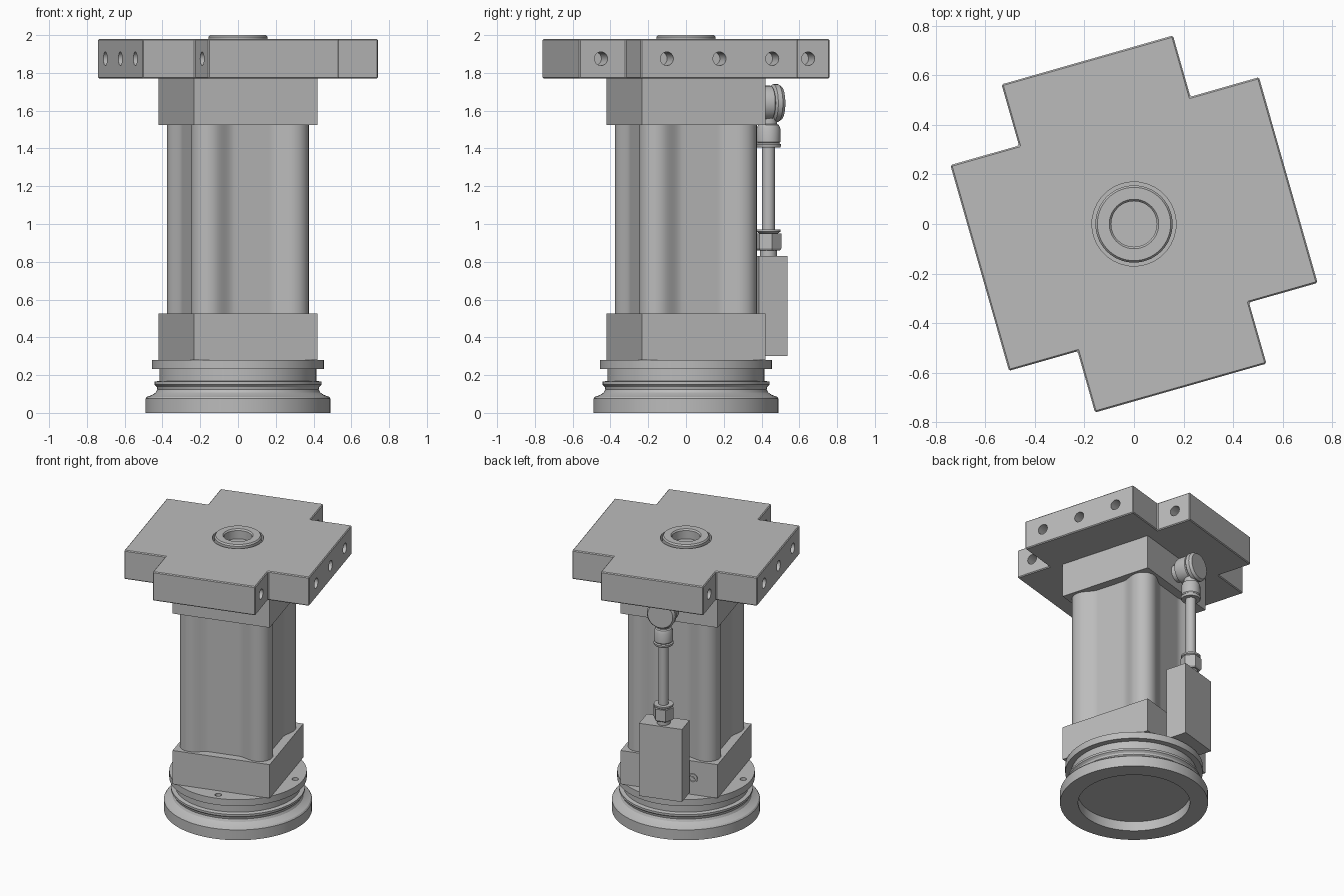
import bpy, bmesh, math
from mathutils import Matrix, Vector

cube = bpy.data.objects.get("Cube")
if cube:
    bpy.data.objects.remove(cube, do_unlink=True)

TURN = math.radians(15.9)   # the machined parts are turned on the round base

grey = bpy.data.materials.new("machined_grey")
grey.use_nodes = True
grey.diffuse_color = (0.5, 0.5, 0.5, 1)
grey.node_tree.nodes["Principled BSDF"].inputs["Base Color"].default_value = grey.diffuse_color


def finish(name, bm, smooth=True):
    """Turn a bmesh into a named, rotated, shaded object."""
    bmesh.ops.recalc_face_normals(bm, faces=bm.faces)
    mesh = bpy.data.meshes.new(name)
    bm.to_mesh(mesh)
    bm.free()
    mesh.materials.append(grey)
    obj = bpy.data.objects.new(name, mesh)
    bpy.context.collection.objects.link(obj)
    obj.rotation_euler.z = TURN
    if smooth:
        select(obj)
        bpy.ops.object.shade_smooth_by_angle(angle=math.radians(30))
    return obj


def select(obj):
    bpy.ops.object.select_all(action='DESELECT')
    obj.select_set(True)
    bpy.context.view_layer.objects.active = obj


def apply_modifier(obj, kind, **settings):
    mod = obj.modifiers.new(kind.lower(), kind)
    for key, value in settings.items():
        setattr(mod, key, value)
    select(obj)
    bpy.ops.object.modifier_apply(modifier=mod.name)


def prism(name, outline, z0, z1, smooth=False):
    bm = bmesh.new()
    face = bm.faces.new([bm.verts.new((x, y, z0)) for x, y in outline])
    top = bmesh.ops.extrude_face_region(bm, geom=[face])["geom"]
    verts = [v for v in top if isinstance(v, bmesh.types.BMVert)]
    bmesh.ops.translate(bm, verts=verts, vec=(0, 0, z1 - z0))
    return finish(name, bm, smooth)


def box(name, x0, x1, y0, y1, z0, z1):
    return prism(name, [(x0, y0), (x1, y0), (x1, y1), (x0, y1)], z0, z1)


def lathe(name, profile, matrix=Matrix(), steps=64):
    """Spin (radius, height) points round the z axis, then place the result."""
    bm = bmesh.new()
    verts = [bm.verts.new((r, 0, z)) for r, z in profile]
    edges = [bm.edges.new(pair) for pair in zip(verts, verts[1:])]
    bmesh.ops.spin(bm, geom=verts + edges, axis=(0, 0, 1), cent=(0, 0, 0),
                   angle=math.tau, steps=steps)
    bmesh.ops.remove_doubles(bm, verts=bm.verts, dist=1e-5)
    bm.transform(matrix)
    return finish(name, bm)


def drill(target, holes):
    """Cut cylinders given as (centre, axis, radius, length)."""
    bm = bmesh.new()
    for centre, axis, radius, length in holes:
        turn = Vector((0, 0, 1)).rotation_difference(Vector(axis)).to_matrix().to_4x4()
        bmesh.ops.create_cone(bm, cap_ends=True, segments=32, radius1=radius, radius2=radius,
                              depth=length, matrix=Matrix.Translation(centre) @ turn)
    cutter = finish("drill_cutter", bm, False)
    cutter.hide_render = True
    bpy.context.view_layer.update()
    apply_modifier(target, 'BOOLEAN', operation='DIFFERENCE', object=cutter, solver='EXACT')
    bpy.data.objects.remove(cutter, do_unlink=True)
    select(target)
    bpy.ops.object.shade_smooth_by_angle(angle=math.radians(30))


# Round base with a waist, flange and hollow underside
base = lathe("round_base", [
    (0, 0.07), (0.37, 0.07), (0.37, 0), (0.49, 0), (0.49, 0.075), (0.482, 0.085),
    (0.455, 0.095), (0.435, 0.108), (0.427, 0.125), (0.43, 0.138), (0.443, 0.15),
    (0.443, 0.165), (0.415, 0.17), (0.415, 0.232), (0.455, 0.232), (0.455, 0.28), (0, 0.28)],
    steps=96)
drill(base, [((0.4 * math.cos(a), 0.4 * math.sin(a), 0.28), (0, 0, 1), 0.022, 0.06)
             for a in (0, math.pi / 2, math.pi, -math.pi / 2)])

# Square end blocks
S = 0.34
box("lower_block", -S, S, -S, S, 0.28, 0.525)
box("upper_block", -S, S, -S, S, 1.525, 1.77)

# Extruded column with rounded corner lobes and recessed sides
HALF, ROUND, DIP = 0.32, 0.087, 0.04
quarter = []
for i in range(9):
    a = math.radians(90) * i / 8
    quarter.append((HALF - ROUND + ROUND * math.cos(a), HALF - ROUND + ROUND * math.sin(a)))
for i in range(1, 32):
    x = (HALF - ROUND) * (1 - i / 16)
    t = min(1, max(0, (0.225 - abs(x)) / 0.125))
    quarter.append((x, HALF - DIP * t * t * (3 - 2 * t)))
outline = []
for k in range(4):
    rot = Matrix.Rotation(k * math.pi / 2, 2)
    outline += [tuple(rot @ Vector(p)) for p in quarter]
prism("column", outline, 0.525, 1.525, True)

# Cross-shaped top plate with drilled side faces
AX, BX, AY, BY = 0.36, 0.648, 0.432, 0.689
corner = [(BX, AY), (AX, AY), (AX, BY)]
cross = (corner + [(-x, y) for x, y in reversed(corner)]
         + [(-x, -y) for x, y in corner] + [(x, -y) for x, y in reversed(corner)])
plate = prism("top_plate", cross, 1.77, 1.98)
apply_modifier(plate, 'BEVEL', width=0.006, segments=1)
holes = [((0, 0, 1.98), (0, 0, 1), 0.17, 0.1)]
for side in (-1, 1):
    holes += [((side * BX, y, 1.875), (1, 0, 0), 0.036, 0.24) for y in (-0.29, 0, 0.29)]
    holes += [((side * AX, y, 1.875), (1, 0, 0), 0.036, 0.24) for y in (-0.57, 0.57)]
drill(plate, holes)

# Hollow centre boss
lathe("centre_boss", [(0, 1.87), (0.092, 1.87), (0.092, 1.99), (0.1, 2), (0.148, 2),
                      (0.156, 1.99), (0.156, 1.92), (0, 1.92)][:-1] + [(0.156, 1.86), (0, 1.86)])

# Port plugs on the back of both blocks
for name, z in (("lower_plug", 0.4), ("upper_plug", 1.65)):
    back = Matrix.Translation((-0.165, S, z)) @ Matrix.Rotation(-math.pi / 2, 4, 'X')
    lathe(name, [(0.034, -0.01), (0.034, 0.006), (0.024, 0.006), (0.022, 0.001),
                 (0.012, 0.001), (0.012, 0.006), (0, 0.006)], back, 24)

# Valve box on the back
box("valve_box", -0.15, 0.15, 0.36, 0.515, 0.30, 0.83)
box("valve_mount", -0.12, 0.12, S, 0.36, 0.32, 0.5)

# Air line: hex nut, pipe, collar and elbow
PIPE_Y = 0.454
at_pipe = Matrix.Translation((0, PIPE_Y, 0))
lathe("nut_neck", [(0, 0.82), (0.045, 0.82), (0.045, 0.87), (0, 0.87)], at_pipe, 32)
lathe("hex_nut", [(0, 0.86), (0.062, 0.86), (0.07, 0.87), (0.07, 0.95), (0, 0.95)], at_pipe, 6)
lathe("nut_ring", [(0, 0.95), (0.05, 0.95), (0.065, 0.96), (0.065, 0.972), (0, 0.972)], at_pipe, 32)
lathe("air_pipe", [(0, 0.96), (0.034, 0.96), (0.034, 1.43), (0, 1.43)], at_pipe, 32)
lathe("pipe_collar", [(0, 1.405), (0.062, 1.405), (0.066, 1.412), (0.066, 1.422), (0.058, 1.428),
                      (0.063, 1.435), (0.063, 1.505), (0.055, 1.525), (0.045, 1.53),
                      (0.045, 1.6), (0, 1.6)], at_pipe, 32)
outward = Matrix.Translation((0, S, 1.64)) @ Matrix.Rotation(-math.pi / 2, 4, 'X')
lathe("elbow_fitting", [(0, 0), (0.06, 0), (0.06, 0.03), (0.085, 0.04), (0.092, 0.06),
                        (0.092, 0.125), (0.085, 0.13), (0.1, 0.14), (0.1, 0.165),
                        (0.088, 0.182), (0, 0.182)], outward, 40)
